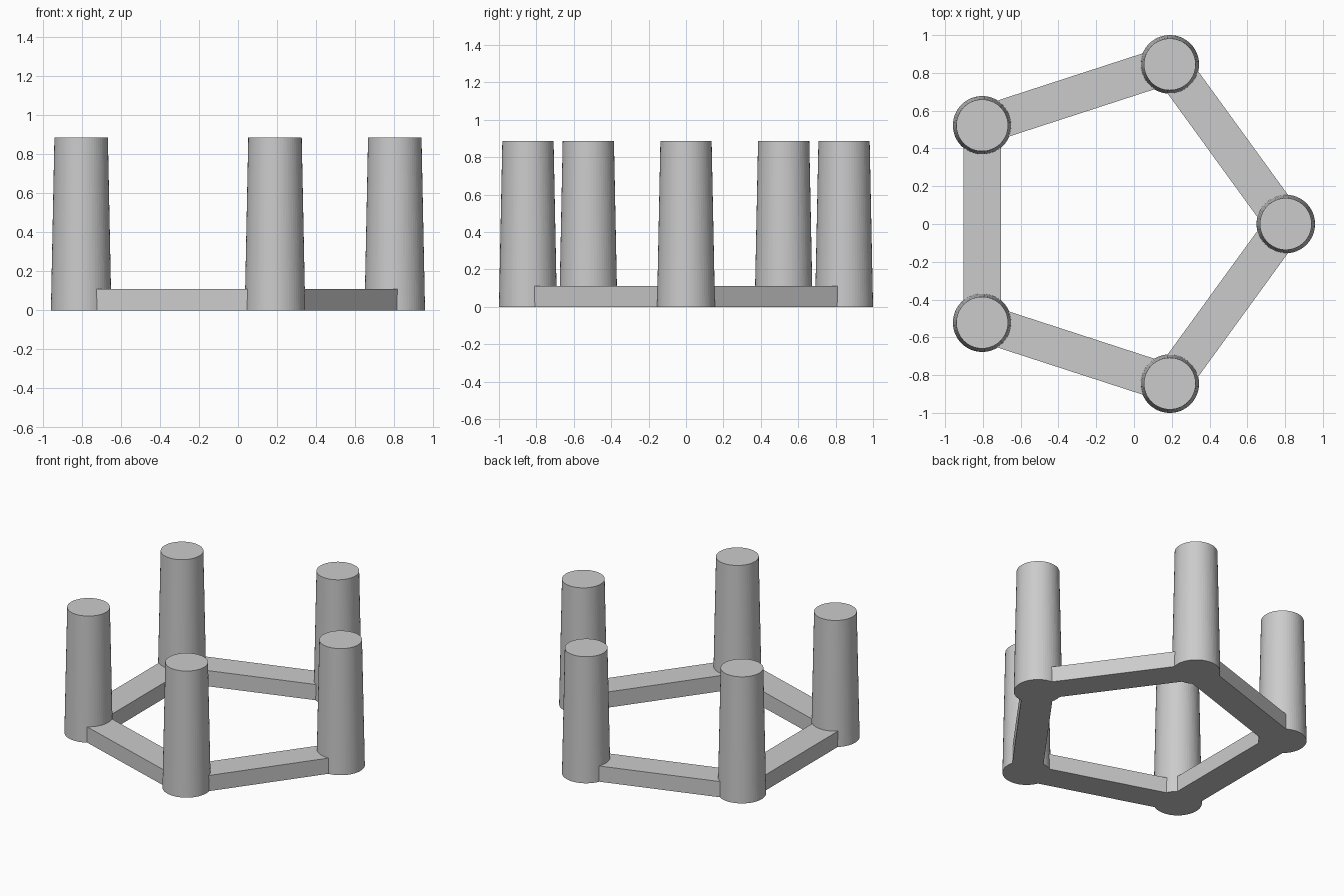
import bpy
import math
from mathutils import Vector

cube = bpy.data.objects.get("Cube")
if cube:
    bpy.data.objects.remove(cube, do_unlink=True)

SIDES = 5
RING_RADIUS = 0.8885
CENTRE_X = -0.085
POST_HEIGHT = 0.887
BASE_RADIUS, TOP_RADIUS = 0.155, 0.137
RAIL_WIDTH, RAIL_HEIGHT = 0.2, 0.111

grey = bpy.data.materials.new("plain grey")
grey.use_nodes = True
colour = (0.6, 0.6, 0.6, 1)
grey.diffuse_color = colour
grey.node_tree.nodes["Principled BSDF"].inputs["Base Color"].default_value = colour


def finish(name):
    obj = bpy.context.object
    obj.name = name
    obj.data.materials.append(grey)
    return obj


def corner(i):
    a = math.tau * i / SIDES
    return Vector((CENTRE_X + RING_RADIUS * math.cos(a), RING_RADIUS * math.sin(a), 0))


for i in range(SIDES):
    start, end = corner(i), corner(i + 1)

    # Tapered post on each corner of the pentagon
    bpy.ops.mesh.primitive_cone_add(
        vertices=64, radius1=BASE_RADIUS, radius2=TOP_RADIUS, depth=POST_HEIGHT,
        location=start + Vector((0, 0, POST_HEIGHT / 2)))
    finish(f"post_{i + 1}")

    # Low rail joining this post to the next
    span = end - start
    bpy.ops.mesh.primitive_cube_add(
        size=1, location=(start + end) / 2 + Vector((0, 0, RAIL_HEIGHT / 2)),
        rotation=(0, 0, math.atan2(span.y, span.x)))
    rail = finish(f"rail_{i + 1}")
    rail.scale = (span.length, RAIL_WIDTH, RAIL_HEIGHT)
